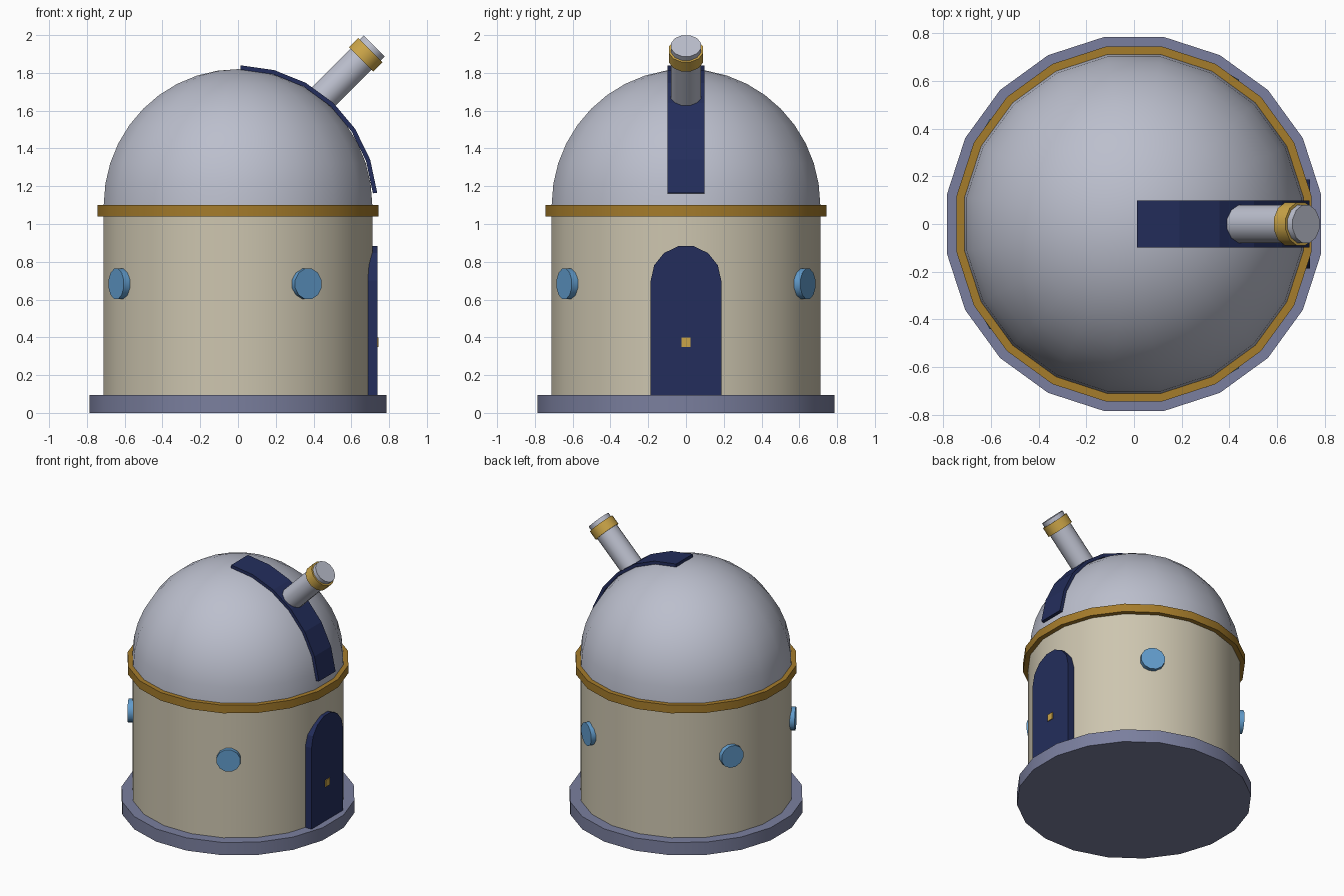
import bpy, bmesh, math
from mathutils import Matrix, Vector

if "Cube" in bpy.data.objects:
    bpy.data.objects.remove(bpy.data.objects["Cube"])


def material(name, rgb):
    m = bpy.data.materials.new(name)
    m.diffuse_color = (*rgb, 1)
    m.use_nodes = True
    m.node_tree.nodes["Principled BSDF"].inputs["Base Color"].default_value = m.diffuse_color
    return m


CREAM = material("cream_wall", (0.61, 0.56, 0.43))
SILVER = material("silver_grey", (0.50, 0.52, 0.61))
SLATE = material("slate_blue", (0.195, 0.212, 0.342))
BRONZE = material("bronze", (0.376, 0.20, 0.024))
BRASS = material("brass", (0.60, 0.376, 0.065))
NAVY = material("navy", (0.017, 0.027, 0.107))
GLASS = material("window_blue", (0.12, 0.33, 0.60))


def finish(name, bm, mat, smooth=None):
    bmesh.ops.recalc_face_normals(bm, faces=bm.faces)
    me = bpy.data.meshes.new(name)
    bm.to_mesh(me)
    bm.free()
    me.materials.append(mat)
    ob = bpy.data.objects.new(name, me)
    bpy.context.collection.objects.link(ob)
    if smooth:
        bpy.ops.object.select_all(action='DESELECT')
        ob.select_set(True)
        bpy.context.view_layer.objects.active = ob
        bpy.ops.object.shade_smooth_by_angle(angle=math.radians(smooth))
    return ob


def lathe(name, profile, sides, mat, matrix=Matrix()):
    """Turn (radius, height) points round z; flat sides face the axes."""
    bm = bmesh.new()
    rings = []
    for r, z in profile:
        if r < 1e-5:
            rings.append([bm.verts.new((0, 0, z))])
        else:
            rings.append([bm.verts.new((r * math.cos(a), r * math.sin(a), z))
                          for a in ((i + 0.5) * math.tau / sides for i in range(sides))])
    for a, b in zip(rings, rings[1:]):
        for i in range(sides):
            j = (i + 1) % sides
            bm.faces.new((a[i], a[j], b[0]) if len(b) == 1 else (a[i], a[j], b[j], b[i]))
    for ring in (rings[0], rings[-1]):
        if len(ring) > 1:
            bm.faces.new(ring)
    bm.transform(matrix)
    return finish(name, bm, mat, 40)


def prism(bm, points, vec):
    """Extrude a flat outline along vec."""
    face = bm.faces.new([bm.verts.new(p) for p in points])
    ext = bmesh.ops.extrude_face_region(bm, geom=[face])
    verts = [g for g in ext["geom"] if isinstance(g, bmesh.types.BMVert)]
    bmesh.ops.translate(bm, verts=verts, vec=vec)


# Round building
R = 0.72
DOME_Z = 1.1
lathe("base", [(0.795, 0), (0.795, 0.095)], 20, SLATE)
lathe("wall", [(R, 0.09), (R, DOME_Z)], 20, CREAM)
lathe("cornice_ring", [(0.754, 1.04), (0.754, 1.1)], 20, BRONZE)
lathe("dome", [(R * math.cos(a), DOME_Z + R * math.sin(a))
               for a in (i * math.pi / 20 for i in range(11))], 20, SILVER)

# Dome shutter: six plates following the dome
bm = bmesh.new()
for i in range(6):
    a, b = (math.radians(5 + 14 * k) for k in (i, i + 1))
    prism(bm, [(r * math.cos(t), -0.098, DOME_Z + r * math.sin(t))
               for r, t in ((0.717, a), (0.74, a), (0.74, b), (0.717, b))], (0, 0.196, 0))
finish("dome_shutter", bm, NAVY)

# Telescope, tilted 45 degrees towards +x
tip = Vector((0.722, 0, 1.943))
aim = Matrix.Translation(tip) @ Matrix.Rotation(math.radians(45), 4, 'Y')
lathe("telescope_tube", [(0.082, -0.6), (0.082, 0)], 12, SILVER, aim)
lathe("telescope_band", [(0.094, -0.10), (0.094, -0.03)], 12, BRASS, aim)

# Arched door with handle
bm = bmesh.new()
arch = [(0.66, 0.187 * math.cos(t), 0.70 + 0.187 * math.sin(t))
        for t in (k * math.pi / 7 for k in range(8))]
prism(bm, [(0.66, -0.187, 0.09), (0.66, 0.187, 0.09)] + arch, (0.078, 0, 0))
finish("door", bm, NAVY)
bm = bmesh.new()
prism(bm, [(0.735, y, z) for y, z in ((-0.025, 0.35), (0.025, 0.35),
                                      (0.025, 0.4), (-0.025, 0.4))], (0.009, 0, 0))
finish("door_handle", bm, BRASS)

# Round windows
for n, deg in enumerate((60, 150, 210, 300)):
    turn = Matrix.Rotation(math.radians(deg), 4, 'Z') @ Matrix.Translation((0, 0, 0.683)) \
        @ Matrix.Rotation(math.radians(90), 4, 'Y')
    lathe(f"window_{n + 1}", [(0.083, 0.66), (0.083, 0.745)], 12, GLASS, turn)
